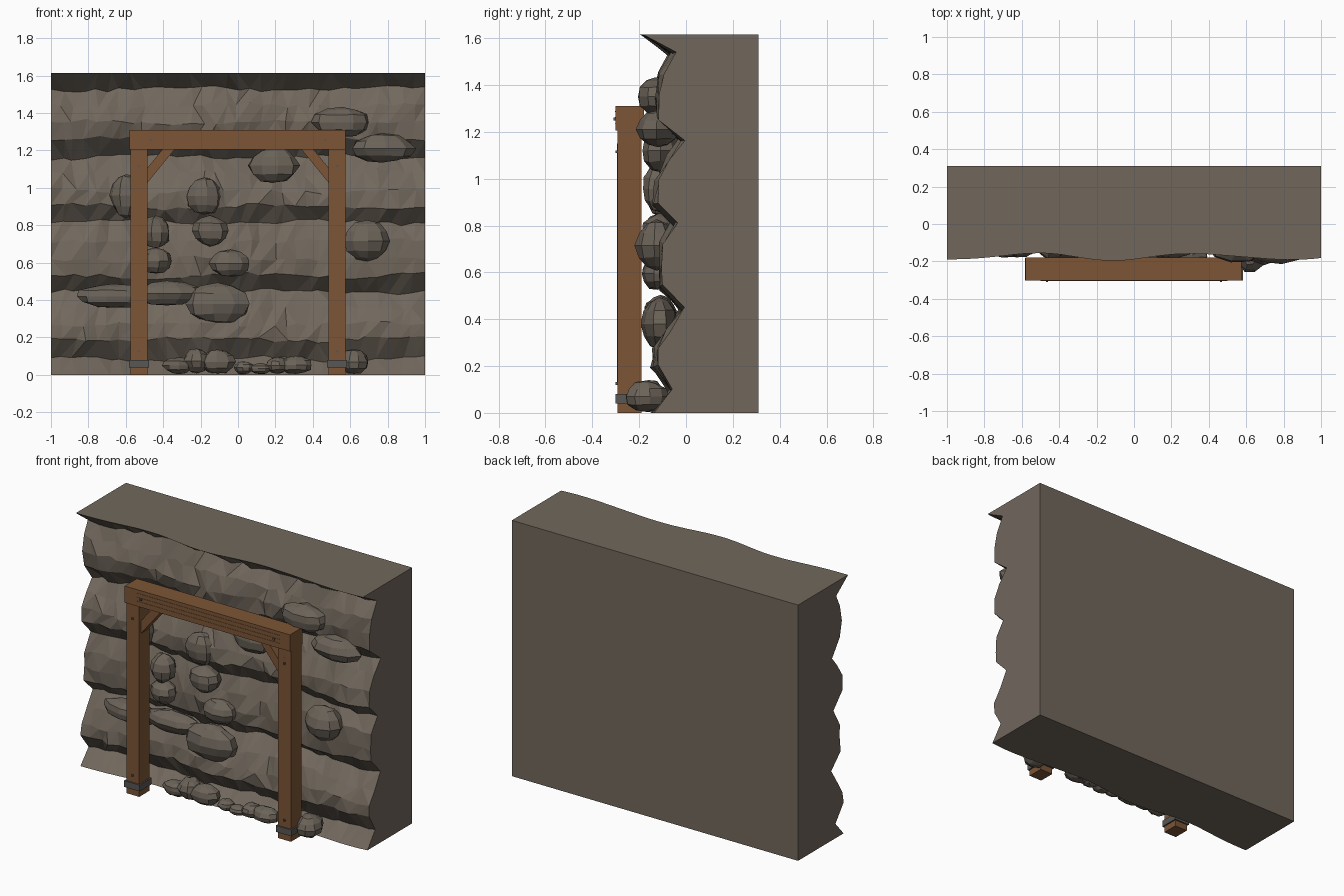
import bpy, bmesh, math, random
from mathutils import Vector

if "Cube" in bpy.data.objects:
    bpy.data.objects.remove(bpy.data.objects["Cube"])

random.seed(7)


def material(name, rgb):
    m = bpy.data.materials.new(name)
    m.diffuse_color = (*rgb, 1)
    m.use_nodes = True
    m.node_tree.nodes["Principled BSDF"].inputs["Base Color"].default_value = m.diffuse_color
    return m


ROCK = material("rock", (0.165, 0.137, 0.108))
BOULDER = material("boulder_stone", (0.147, 0.124, 0.099))
WOOD = material("timber", (0.202, 0.092, 0.037))
IRON = material("dull_iron", (0.10, 0.095, 0.087))


def finish(name, bm, mat):
    bmesh.ops.recalc_face_normals(bm, faces=bm.faces)
    me = bpy.data.meshes.new(name)
    bm.to_mesh(me)
    bm.free()
    me.materials.append(mat)
    ob = bpy.data.objects.new(name, me)
    bpy.context.collection.objects.link(ob)
    return ob


def box(name, lo, hi, mat):
    bm = bmesh.new()
    bmesh.ops.create_cube(bm, size=1)
    for v in bm.verts:
        v.co = Vector([lo[i] + (v.co[i] + 0.5) * (hi[i] - lo[i]) for i in range(3)])
    return finish(name, bm, mat)


# Cliff: layered overhanging profile (z, y) swept across x with waviness
PROFILE = [(0, -0.13), (0.085, -0.04), (0.19, -0.12), (0.27, -0.115), (0.36, -0.07),
           (0.445, -0.005), (0.53, -0.09), (0.62, -0.10), (0.72, -0.085), (0.815, -0.04),
           (0.90, -0.115), (0.98, -0.11), (1.08, -0.06), (1.165, -0.005), (1.26, -0.10),
           (1.35, -0.115), (1.44, -0.09), (1.53, -0.045), (1.615, -0.175)]
COLS, BACK, TOP = 32, 0.31, 1.615


def sway(x):
    return -0.018 * math.cos((x + 0.1) * 7.0) + 0.004 * math.sin(11 * x)


bm = bmesh.new()
grid = []
for c in range(COLS + 1):
    x0 = -1 + 2 * c / COLS
    inner = 0 < c < COLS
    column = []
    for r, (z, y) in enumerate(PROFILE):
        ends = r in (0, len(PROFILE) - 1)
        x = x0 + (random.uniform(-0.018, 0.018) if inner else 0)
        dz = 0 if ends else 0.010 * math.sin(6 * x + r * 1.3) + random.uniform(-0.011, 0.011)
        dy = sway(x) + (0 if ends else random.uniform(-0.013, 0.013))
        column.append(bm.verts.new((x, y + dy, z + dz)))
    grid.append(column)
for c in range(COLS):
    for r in range(len(PROFILE) - 1):
        a, b = grid[c][r], grid[c + 1][r]
        d, e = grid[c][r + 1], grid[c + 1][r + 1]
        if random.random() < 0.7:
            bm.faces.new((a, b, e))
            bm.faces.new((a, e, d))
        else:
            bm.faces.new((a, b, d))
            bm.faces.new((b, e, d))
back = {(s, z): bm.verts.new((s, BACK, z)) for s in (-1, 1) for z in (0, TOP)}
for s, column in ((-1, grid[0]), (1, grid[-1])):
    bm.faces.new(column + [back[s, TOP], back[s, 0]])
for r, z in ((0, 0), (-1, TOP)):
    bm.faces.new([col[r] for col in grid] + [back[1, z], back[-1, z]])
bm.faces.new((back[-1, 0], back[1, 0], back[1, TOP], back[-1, TOP]))
finish("cliff", bm, ROCK)


# Boulders: rough faceted balls (x, y, z, rx, ry, rz)
def boulder(name, x, y, z, rx, ry, rz):
    bm = bmesh.new()
    bmesh.ops.create_uvsphere(bm, u_segments=9, v_segments=6, radius=1)
    turn = random.uniform(0, 6)
    for v in bm.verts:
        p = v.co.copy()
        k = random.uniform(0.90, 1.06)
        ang = math.atan2(p.y, p.x) + turn
        h = math.hypot(p.x, p.y)
        v.co = (x + rx * k * h * math.cos(ang), y + ry * k * h * math.sin(ang),
                max(0.003, z + rz * k * p.z))
    finish(name, bm, BOULDER)


WALL_ROCKS = [
    (0.555, -0.13, 1.35, 0.16, 0.085, 0.082), (0.77, -0.12, 1.21, 0.175, 0.095, 0.08),
    (0.19, -0.11, 1.12, 0.14, 0.085, 0.095), (-0.18, -0.115, 0.955, 0.105, 0.075, 0.10),
    (-0.60, -0.11, 0.96, 0.085, 0.07, 0.12), (-0.44, -0.115, 0.76, 0.08, 0.075, 0.088),
    (-0.44, -0.115, 0.61, 0.085, 0.07, 0.072), (-0.15, -0.115, 0.77, 0.10, 0.08, 0.082),
    (-0.04, -0.12, 0.595, 0.115, 0.07, 0.072), (0.69, -0.125, 0.715, 0.13, 0.09, 0.11),
    (-0.11, -0.115, 0.38, 0.18, 0.08, 0.112), (-0.67, -0.11, 0.42, 0.20, 0.075, 0.065),
    (-0.38, -0.11, 0.435, 0.19, 0.07, 0.065)]
GROUND_ROCKS = [
    (-0.32, -0.16, 0.05, 0.085, 0.06, 0.045), (-0.22, -0.16, 0.075, 0.075, 0.07, 0.068),
    (-0.11, -0.17, 0.07, 0.10, 0.065, 0.065), (0.03, -0.16, 0.038, 0.055, 0.05, 0.035),
    (0.12, -0.17, 0.033, 0.06, 0.045, 0.03), (0.21, -0.16, 0.05, 0.065, 0.06, 0.045),
    (0.31, -0.165, 0.053, 0.09, 0.06, 0.05), (0.62, -0.17, 0.07, 0.08, 0.095, 0.068)]
for i, rock in enumerate(WALL_ROCKS):
    boulder(f"wall_boulder_{i + 1}", *rock)
for i, rock in enumerate(GROUND_ROCKS):
    boulder(f"ground_boulder_{i + 1}", *rock)

# Timber frame: lintel, posts, braces, iron collars and nails
box("lintel", (-0.58, -0.302, 1.205), (0.575, -0.18, 1.31), WOOD)


def mirrored_box(name, s, lo, hi, mat):
    xs = sorted((s * lo[0], s * hi[0]))
    return box(name, (xs[0], *lo[1:]), (xs[1], *hi[1:]), mat)


for side, s in (("left", -1), ("right", 1)):
    mirrored_box(side + "_post", s, (0.485, -0.293, 0), (0.575, -0.19, 1.206), WOOD)
    mirrored_box(side + "_collar", s, (0.476, -0.302, 0.04), (0.584, -0.181, 0.08), IRON)
    mirrored_box(side + "_post_grain", s, (0.527, -0.295, 0.12), (0.531, -0.292, 1.15), WOOD)

    # diagonal brace as an extruded profile
    bm = bmesh.new()
    shape = [(0.49, 1.02), (0.49, 1.10), (0.40, 1.21), (0.335, 1.21)]
    face = bm.faces.new([bm.verts.new((s * x, -0.275, z)) for x, z in shape])
    new = bmesh.ops.extrude_face_region(bm, geom=[face])["geom"]
    bmesh.ops.translate(bm, vec=(0, 0.07, 0),
                        verts=[g for g in new if isinstance(g, bmesh.types.BMVert)])
    finish(side + "_brace", bm, WOOD)

    # nail heads
    for j, (x, z, y) in enumerate(((0.465, 1.255, -0.302), (0.53, 1.115, -0.293),
                                   (0.53, 0.125, -0.293))):
        mirrored_box(f"{side}_nail_{j + 1}", s, (x - 0.006, y - 0.008, z - 0.006),
                     (x + 0.006, y + 0.002, z + 0.006), IRON)

# Thin grain ridges along the lintel
for i, z in enumerate((1.235, 1.26, 1.285)):
    box(f"lintel_grain_{i + 1}", (-0.5, -0.304, z), (0.5, -0.301, z + 0.003), WOOD)
